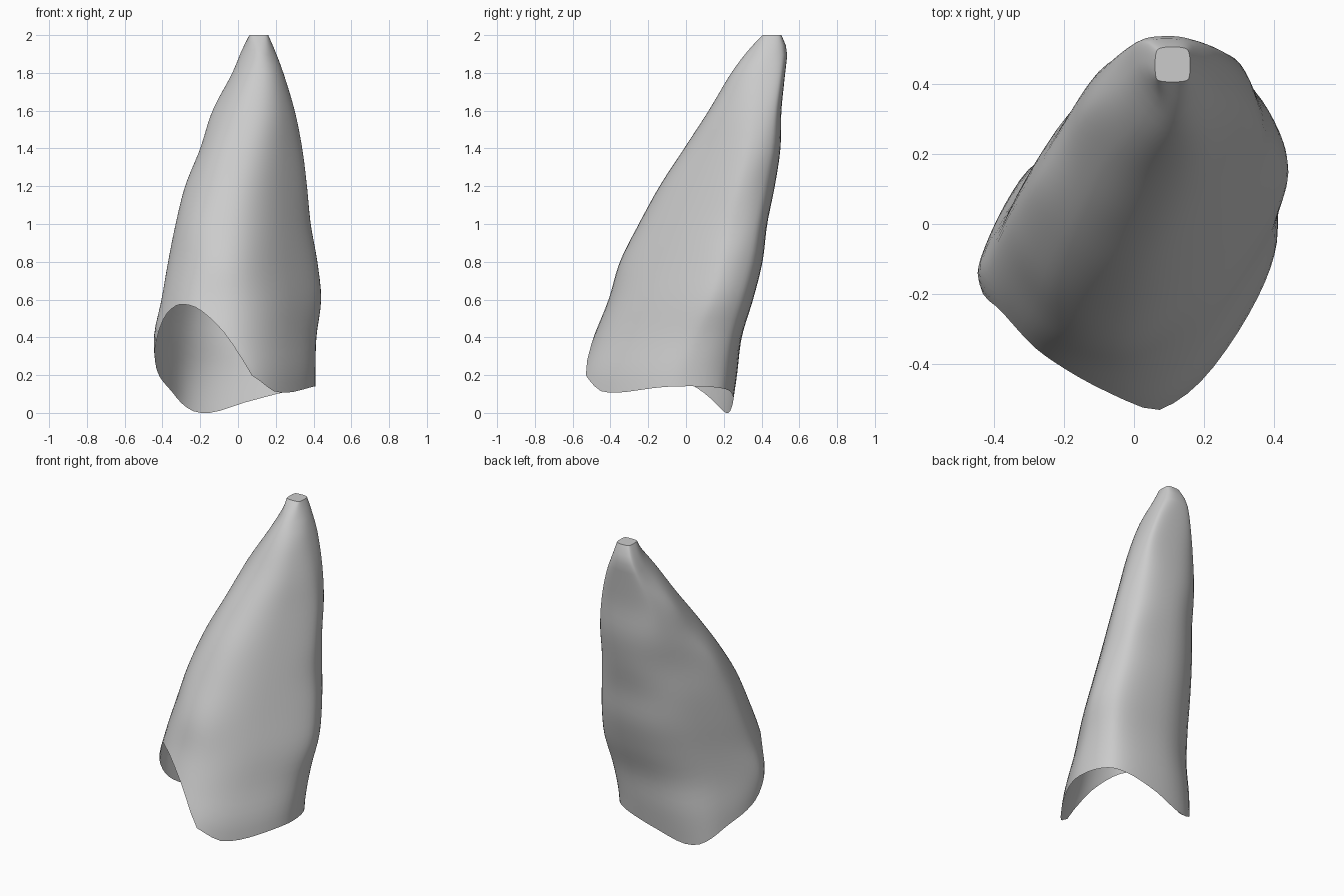
import bpy
import bmesh
import math
from mathutils import Vector

SPAN_STEPS = 8      # columns for each of the eight sides
RINGS = 36          # rings from rim to tip
BROAD = math.radians(35)

# Widths of the body at each height: low and high limits along
# x, y, the broad diagonal and the narrow diagonal
SECTIONS = {
    0.0: ((-.40, .41), (-.57, .24), (-.45, .39), (-.43, .34)),
    0.2: ((-.43, .41), (-.56, .27), (-.47, .40), (-.41, .335)),
    0.4: ((-.445, .415), (-.49, .295), (-.48, .435), (-.36, .32)),
    0.6: ((-.405, .44), (-.41, .355), (-.435, .485), (-.32, .32)),
    0.8: ((-.37, .42), (-.35, .405), (-.37, .50), (-.27, .33)),
    1.0: ((-.33, .385), (-.25, .43), (-.30, .50), (-.22, .335)),
    1.2: ((-.28, .365), (-.14, .47), (-.20, .50), (-.17, .33)),
    1.4: ((-.20, .34), (-.01, .50), (-.08, .51), (-.12, .335)),
    1.6: ((-.135, .30), (.12, .505), (.05, .50), (-.07, .325)),
    1.8: ((-.03, .24), (.24, .525), (.18, .47), (0, .30)),
    1.92: ((.02, .195), (.33, .535), (.26, .435), (.07, .275)),
    2.0: ((.06, .16), (.405, .505), (.29, .41), (.11, .23)),
}

# Height of the open lower rim by direction in degrees
RIM = {
    -80: .20, -56: .11, 10: .14, 43: .13, 82: .06, 121: .0, 150: .12,
    175: .23, 188: .37, 195: .50, 204: .555, 215: .575, 233: .55,
    256: .44, 270: .32, 280: .20,
}


def smooth_lookup(keys, values, t):
    """Smooth curve through the given values."""
    last = len(keys) - 1
    t = min(max(t, keys[0]), keys[last])
    i = max(k for k in range(last) if keys[k] <= t)

    def slope(k):
        a, b = max(k - 1, 0), min(k + 1, last)
        return (values[b] - values[a]) / (keys[b] - keys[a])

    step = keys[i + 1] - keys[i]
    s = (t - keys[i]) / step
    ease = s * s * (3 - 2 * s)
    bend = s * (1 - s) * step
    return (values[i] * (1 - ease) + values[i + 1] * ease
            + bend * ((1 - s) * slope(i) - s * slope(i + 1)))


# Eight side directions, counter-clockwise from +x
half_turn = [0, BROAD, math.pi / 2, math.pi - BROAD]
angles = half_turn + [a + math.pi for a in half_turn]
normals = [Vector((math.cos(a), math.sin(a))) for a in angles]

heights = list(SECTIONS)
limits = []
for row in SECTIONS.values():
    x, y, broad, narrow = row
    ordered = (x, broad, y, narrow)
    limits.append([p[1] for p in ordered] + [-p[0] for p in ordered])
limit_columns = list(zip(*limits))


def section_point(column, z):
    """Point on the rounded eight-sided cross-section at height z."""
    side, step = divmod(column, SPAN_STEPS)
    t = step / SPAN_STEPS

    def corner(k):
        a, b = normals[k % 8], normals[(k + 1) % 8]
        ha = smooth_lookup(heights, limit_columns[k % 8], z)
        hb = smooth_lookup(heights, limit_columns[(k + 1) % 8], z)
        det = a.x * b.y - a.y * b.x
        return Vector(((ha * b.y - hb * a.y) / det, (a.x * hb - b.x * ha) / det))

    p, q, r = corner(side - 1), corner(side), corner(side + 1)
    start, end = (p + q) / 2, (q + r) / 2
    flat = start * (1 - t) ** 2 + q * (2 * t * (1 - t)) + end * t * t
    return Vector((flat.x, flat.y, z))


def rim_height(column):
    """Height where the column meets the rim, found by settling steps."""
    z = 0.25
    for _ in range(12):
        p = section_point(column, z)
        angle = math.degrees(math.atan2(p.y + 0.13, p.x))
        if angle < -80:
            angle += 360
        z = (z + max(0, smooth_lookup(list(RIM), list(RIM.values()), angle))) / 2
    return z


def make_material(name, colour):
    material = bpy.data.materials.new(name)
    material.use_nodes = True
    material.diffuse_color = colour
    material.node_tree.nodes["Principled BSDF"].inputs["Base Color"].default_value = colour
    return material


default_cube = bpy.data.objects.get("Cube")
if default_cube:
    bpy.data.objects.remove(default_cube)

# Hollow leaning body, open at the wavy rim
bm = bmesh.new()
columns = []
for c in range(8 * SPAN_STEPS):
    low = rim_height(c)
    columns.append([bm.verts.new(section_point(c, low + (2 - low) * r / RINGS))
                    for r in range(RINGS + 1)])
for c, left in enumerate(columns):
    right = columns[(c + 1) % len(columns)]
    for r in range(RINGS):
        bm.faces.new((left[r], right[r], right[r + 1], left[r + 1]))

# Small flat tip
bm.faces.new([column[-1] for column in columns])

mesh = bpy.data.meshes.new("hollow_cone_shell")
bm.to_mesh(mesh)
bm.free()
shell = bpy.data.objects.new("hollow_cone_shell", mesh)
bpy.context.collection.objects.link(shell)
mesh.materials.append(make_material("plain_grey", (0.6, 0.6, 0.6, 1)))

bpy.context.view_layer.objects.active = shell
shell.select_set(True)
bpy.ops.object.shade_smooth_by_angle(angle=math.radians(35))
